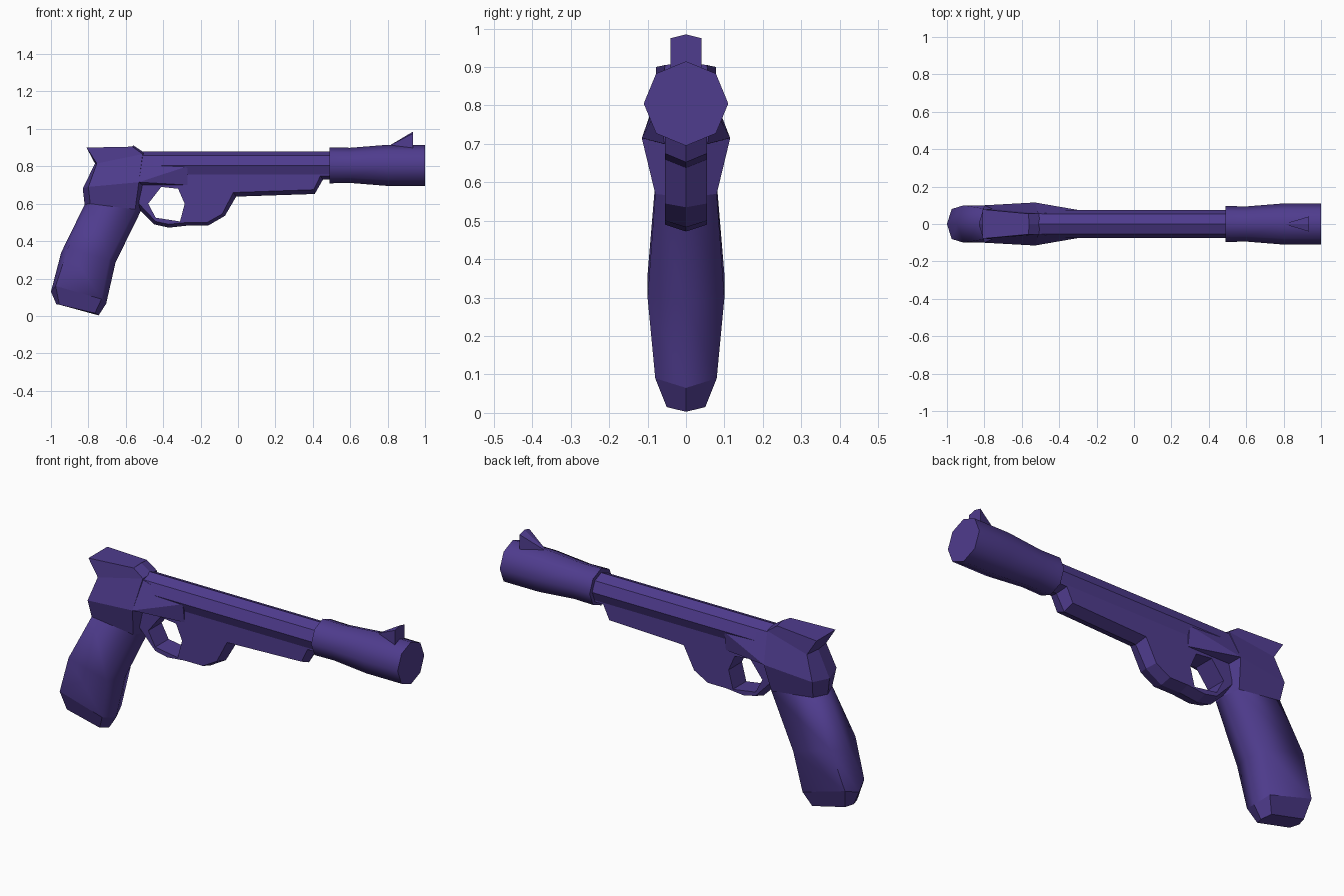
import bpy
import bmesh
from math import cos, sin, pi, radians

cube = bpy.data.objects.get("Cube")
if cube:
    bpy.data.objects.remove(cube, do_unlink=True)

purple = bpy.data.materials.new("dark purple")
purple.use_nodes = True
purple.diffuse_color = (0.078, 0.045, 0.27, 1)
purple.node_tree.nodes["Principled BSDF"].inputs["Base Color"].default_value = purple.diffuse_color


def finish(name, bm, angle=0):
    """Turn a bmesh into a named, coloured object, smooth below the angle."""
    bmesh.ops.recalc_face_normals(bm, faces=bm.faces[:])
    mesh = bpy.data.meshes.new(name)
    bm.to_mesh(mesh)
    bm.free()
    mesh.materials.append(purple)
    obj = bpy.data.objects.new(name, mesh)
    bpy.context.collection.objects.link(obj)
    bpy.ops.object.select_all(action="DESELECT")
    obj.select_set(True)
    bpy.context.view_layer.objects.active = obj
    if angle:
        bpy.ops.object.shade_smooth_by_angle(angle=radians(angle))
    return obj


def loft(name, rings, angle=0):
    """Bridge closed rings of points and cap both ends."""
    bm = bmesh.new()
    loops = [[bm.verts.new(point) for point in ring] for ring in rings]
    for low, high in zip(loops, loops[1:]):
        for i in range(len(low)):
            j = (i + 1) % len(low)
            bm.faces.new((low[i], low[j], high[j], high[i]))
    bm.faces.new(loops[0])
    bm.faces.new(loops[-1])
    return finish(name, bm, angle)


def hull(name, points):
    """Convex block from (x, z, half width) points, mirrored across y."""
    bm = bmesh.new()
    for x, z, width in points:
        for y in {width, -width}:
            bm.verts.new((x, y, z))
    bmesh.ops.convex_hull(bm, input=bm.verts[:])
    loose = [vert for vert in bm.verts if not vert.link_faces]
    bmesh.ops.delete(bm, geom=loose, context="VERTS")
    return finish(name, bm)


def tube(name, stations, angle=0):
    """Eight-sided tube along x from (x, radius) stations."""
    axis = 0.805
    turns = [i * pi / 4 for i in range(8)]
    rings = [[(x, r * sin(a), axis + r * cos(a)) for a in turns] for x, r in stations]
    return loft(name, rings, angle)


def section(back, back_side, front_side, front):
    """Six-sided ring: centre points (x, z) and side points (x, z, half width)."""
    sides = [(x, width, z) for x, z, width in (back_side, front_side)]
    mirrored = [(x, -y, z) for x, y, z in reversed(sides)]
    return [(back[0], 0, back[1])] + sides + [(front[0], 0, front[1])] + mirrored


def layer(outline, y):
    """Place an (x, z) outline on a plane of constant y."""
    return [(x, y, z) for x, z in outline]


# Barrel and flared muzzle
tube("barrel", [(-0.55, 0.075), (0.5, 0.075)])
tube("muzzle", [(0.49, 0.096), (0.6, 0.094), (0.8, 0.11), (1, 0.11)], angle=50)

# Front sight wedge
hull("front_sight", [(0.8, 0.905, 0), (0.935, 0.975, 0.04), (0.935, 0.985, 0), (0.935, 0.89, 0.04)])

# Grip, its bevelled butt and the receiver share their joining sections
butt_end = section((-0.97, 0.06), (-0.955, 0.06, 0.05), (-0.765, 0.015, 0.05), (-0.745, 0.003))
grip_bottom = section((-1, 0.13), (-0.975, 0.16, 0.08), (-0.73, 0.09, 0.08), (-0.705, 0.065))
grip_middle = section((-0.945, 0.34), (-0.91, 0.36, 0.1), (-0.69, 0.3, 0.1), (-0.655, 0.285))
grip_top = section((-0.82, 0.595), (-0.79, 0.6, 0.08), (-0.55, 0.57, 0.08), (-0.52, 0.56))
receiver_wide = section((-0.83, 0.68), (-0.8, 0.69, 0.1), (-0.53, 0.715, 0.115), (-0.49, 0.7))
receiver_neck = section((-0.765, 0.815), (-0.755, 0.815, 0.08), (-0.51, 0.865, 0.057), (-0.5, 0.872))
receiver_top = section((-0.81, 0.9), (-0.81, 0.9, 0.078), (-0.565, 0.905, 0.055), (-0.56, 0.912))
loft("grip_butt", [butt_end, grip_bottom])
loft("grip", [grip_bottom, grip_middle, grip_top], angle=75)
loft("receiver", [grip_top, receiver_wide, receiver_neck, receiver_top])

# Fairing that tapers from the receiver into the barrel
hull("receiver_fairing", [
    (-0.53, 0.715, 0.115), (-0.52, 0.86, 0.055), (-0.53, 0.7, 0.06),
    (-0.34, 0.8, 0.07), (-0.27, 0.8, 0.07), (-0.34, 0.7, 0.056), (-0.27, 0.7, 0.056),
])

# Frame under the barrel: flat sides meeting along a raised centre ridge
ridge = [
    (-0.53, 0.82), (-0.53, 0.57), (-0.45, 0.49), (-0.37, 0.472), (-0.27, 0.483), (-0.16, 0.483),
    (-0.07, 0.535), (-0.01, 0.638), (0.41, 0.652), (0.455, 0.73), (0.495, 0.73), (0.495, 0.82),
]
side = [
    (-0.53, 0.82), (-0.53, 0.6), (-0.44, 0.505), (-0.37, 0.49), (-0.27, 0.5), (-0.165, 0.5),
    (-0.085, 0.545), (-0.025, 0.66), (0.405, 0.675), (0.44, 0.748), (0.495, 0.748), (0.495, 0.82),
]
half = 0.055
frame = loft("frame", [layer(side, -half), layer(ridge, 0), layer(side, half)])

# Trigger opening cut through the frame
opening = [(-0.41, 0.69), (-0.32, 0.68), (-0.285, 0.6), (-0.31, 0.505), (-0.44, 0.525), (-0.48, 0.6)]
cutter = loft("trigger_opening_cutter", [layer(opening, -0.2), layer(opening, 0.2)])
cutter.hide_render = True
cut = frame.modifiers.new("trigger opening", "BOOLEAN")
cut.operation = "DIFFERENCE"
cut.solver = "EXACT"
cut.object = cutter
bpy.context.view_layer.objects.active = frame
bpy.ops.object.modifier_apply(modifier=cut.name)
bpy.data.objects.remove(cutter, do_unlink=True)
